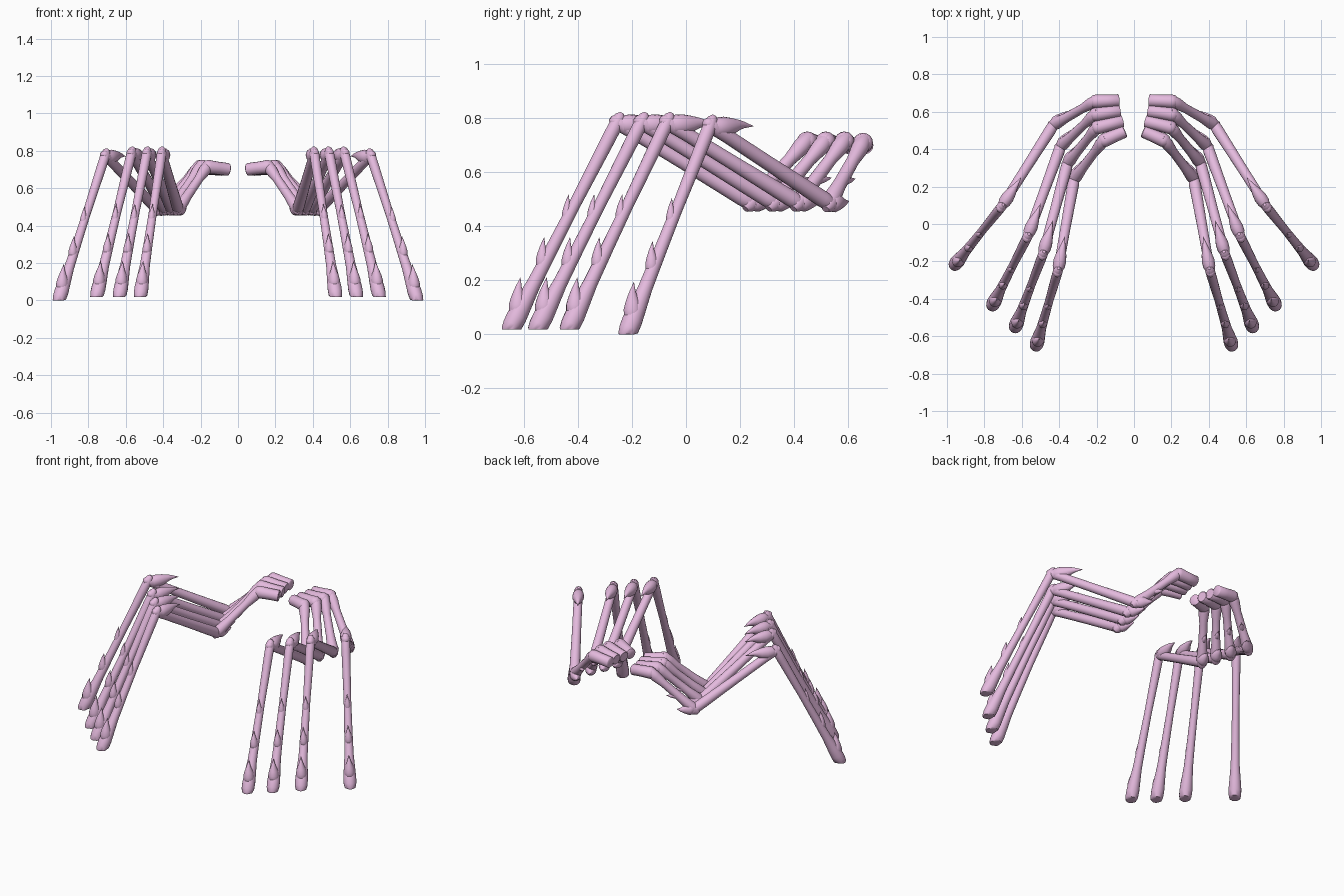
import bpy, bmesh
from mathutils import Vector as V
from math import sin, cos, pi

if "Cube" in bpy.data.objects:
    bpy.data.objects.remove(bpy.data.objects["Cube"])

mat = bpy.data.materials.new("pink_shell")
mat.diffuse_color = (0.78, 0.49, 0.73, 1)
mat.use_nodes = True
mat.node_tree.nodes["Principled BSDF"].inputs["Base Color"].default_value = mat.diffuse_color


def tube(bm, pts, radii, side, flat=1.0, n=16):
    """Capped tube through pts; side is the width direction, scaled by flat."""
    rings = []
    for i, p in enumerate(pts):
        t = (pts[min(i + 1, len(pts) - 1)] - pts[max(i - 1, 0)]).normalized()
        s = (side - t * side.dot(t)).normalized()
        u = s.cross(t)
        rings.append([bm.verts.new(p + radii[i] * (u * cos(2 * pi * k / n) + s * flat * sin(2 * pi * k / n)))
                      for k in range(n)])
    for a, b in zip(rings, rings[1:]):
        for k in range(n):
            bm.faces.new((a[k], a[(k + 1) % n], b[(k + 1) % n], b[k]))
    bm.faces.new(rings[0][::-1])
    bm.faces.new(rings[-1])


def limb(bm, a, b, profile, side):
    """Straight limb from a to b, profile = (fraction, radius) pairs."""
    tube(bm, [a.lerp(b, f) for f, _ in profile], [r for _, r in profile], side)


def thorn(bm, p, along, out, length, height, r, side, flat=0.9):
    """Hooked spur: leaves p, bulges out by height and sweeps back along the limb."""
    steps = [(-.15, .0, .5), (.05, .08, .95), (.25, .27, 1), (.45, .5, .8),
             (.62, .72, .5), (.76, .85, .3), (.88, .93, .16), (1, 1.02, .02)]
    tube(bm, [p + along * length * a + out * height * h for a, h, _ in steps],
         [r * k for _, _, k in steps], side, flat)


def finish(bm, name):
    bmesh.ops.recalc_face_normals(bm, faces=bm.faces)
    me = bpy.data.meshes.new(name)
    bm.to_mesh(me)
    bm.free()
    ob = bpy.data.objects.new(name, me)
    bpy.context.collection.objects.link(ob)
    me.materials.append(mat)
    ob.modifiers.new("Mirror", 'MIRROR').use_mirror_merge = False
    bpy.ops.object.select_all(action='DESELECT')
    ob.select_set(True)
    bpy.context.view_layer.objects.active = ob
    bpy.ops.object.shade_smooth_by_angle(angle=0.8)


def outward(a, joint, b):
    """Convex direction of a bend, used to aim the spurs."""
    return ((joint - a).normalized() + (joint - b).normalized()).normalized()


def perp(d, t):
    return (d - t * d.dot(t)).normalized()


# hip inner end, hip outer end, low joint, knee, foot
legs = {
    "rear": ((.08, .66, .70), (.21, .655, .71), (.43, .53, .485), (.71, .09, .775), (.958, -.218, .003)),
    "mid_rear": ((.075, .605, .70), (.21, .585, .715), (.392, .415, .487), (.57, -.07, .785), (.757, -.435, .02)),
    "mid_front": ((.06, .55, .70), (.20, .515, .715), (.355, .325, .487), (.488, -.165, .785), (.635, -.552, .02)),
    "front": ((.05, .495, .70), (.165, .445, .715), (.32, .24, .487), (.408, -.255, .785), (.523, -.65, .02)),
}

for name, pts in legs.items():
    hip, top, low, knee, foot = [V(p) for p in pts]
    side = (foot - knee).cross(low - knee).normalized()

    # hip: short horizontal barrel
    bm = bmesh.new()
    limb(bm, hip, top, [(0, .030), (.03, .034), (.5, .034), (.95, .037), (1.1, .032), (1.17, .018)], V((0, 0, 1)))
    finish(bm, name + "_hip")

    # upper leg with a heel spur at the low joint
    bm = bmesh.new()
    d = (low - top).normalized()
    limb(bm, top, low, [(-.1, .016), (-.04, .03), (.1, .032), (.3, .024), (.7, .026), (.92, .033),
                        (1.05, .028), (1.1, .014)], side)
    o = perp(outward(top, low, knee), d)
    thorn(bm, low - d * .005, -d, o, .075, .065, .037, side)
    thorn(bm, top.lerp(low, .62), -d, o, .055, .044, .019, side)
    finish(bm, name + "_upper_leg")

    # middle leg with the big hook behind the knee
    bm = bmesh.new()
    d = (knee - low).normalized()
    limb(bm, low, knee, [(-.05, .018), (-.02, .028), (.06, .031), (.5, .027), (.85, .026), (.97, .028),
                         (1.03, .022), (1.05, .01)], side)
    o = perp(outward(low, knee, foot), d)
    thorn(bm, knee - d * .02, -d, o, .15, .088, .038, side)
    finish(bm, name + "_middle_leg")

    # shin widening to a flat cut foot, with three spurs on the outer side
    bm = bmesh.new()
    d = (foot - knee).normalized()
    limb(bm, knee, foot, [(-.045, .008), (-.03, .02), (0, .026), (.08, .026), (.4, .022), (.6, .024),
                          (.78, .027), (.88, .034), (.94, .038), (.98, .037), (1.01, .032), (1.03, .022)], side)
    o = perp(outward(low, knee, foot), d)
    for f, l, h, r in ((.47, .085, .036, .020), (.70, .10, .044, .026), (.93, .125, .054, .036)):
        thorn(bm, knee.lerp(foot, f), -d, o, l, h, r, side)
    for v in bm.verts:
        v.co.z = max(v.co.z, foot.z - .003)
    finish(bm, name + "_shin")
